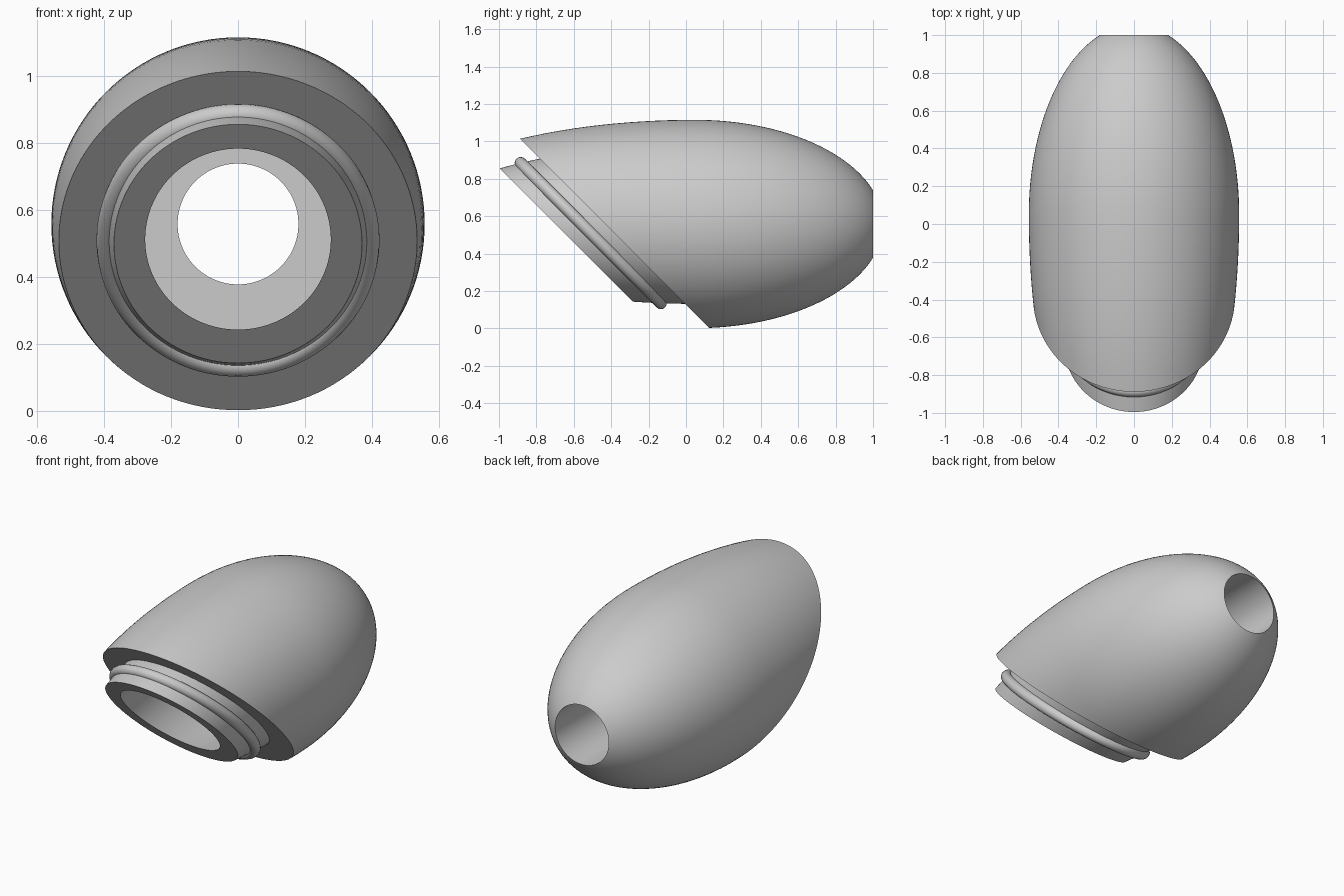
import bpy, bmesh, math
from mathutils import Vector

if "Cube" in bpy.data.objects:
    bpy.data.objects.remove(bpy.data.objects["Cube"], do_unlink=True)

SEG = 128          # sides around the axis
AXIS_Z = 0.558     # height of the long axis
MAX_R = 0.557
BELLY_Y = 0.05     # widest point
BODY_CUT, NECK_CUT, RING_CUT = 0.125, -0.14, 0.0   # slanted planes y + z = cut
NECK_IN, CAVITY_IN = 0.13, 0.222                   # inset from the body profile
STEP_Y = 0.2       # back wall of the front cavity

grey = bpy.data.materials.new("plain_grey")
grey.use_nodes = True
colour = (0.6, 0.6, 0.6, 1)
grey.diffuse_color = colour
grey.node_tree.nodes["Principled BSDF"].inputs["Base Color"].default_value = colour


def radius(y):
    """Egg profile: two half ellipses, longer towards the front."""
    length = 1.004 if y > BELLY_Y else 1.63
    return MAX_R * math.sqrt(max(0, 1 - ((y - BELLY_Y) / length) ** 2))


def angles():
    return [2 * math.pi * i / SEG for i in range(SEG)]


def point(y, r, a):
    return Vector((r * math.sin(a), y, AXIS_Z + r * math.cos(a)))


def slant_y(cut, inset, a):
    """Where the inset profile meets the slanted plane."""
    y = cut - AXIS_Z
    for _ in range(40):
        y = cut - AXIS_Z - (radius(y) - inset) * math.cos(a)
    return y


def skin(inset, start, end, steps):
    """Rings along the inset profile between two end functions of the angle."""
    rings = []
    for k in range(steps + 1):
        u = math.sin(math.pi / 2 * k / steps)
        ring = []
        for a in angles():
            y = start(a) + (end(a) - start(a)) * u
            ring.append(point(y, radius(y) - inset, a))
        rings.append(ring)
    return rings


def slant(cut, inset):
    return lambda a: slant_y(cut, inset, a)


def loft(name, rings):
    """Join closed rings into a closed smooth tube."""
    bm = bmesh.new()
    rows = [[bm.verts.new(p) for p in ring] for ring in rings]
    for k, row in enumerate(rows):
        nxt = rows[(k + 1) % len(rows)]
        n = len(row)
        for i in range(n):
            j = (i + 1) % n
            bm.faces.new((row[i], row[j], nxt[j], nxt[i]))
    bmesh.ops.recalc_face_normals(bm, faces=bm.faces)
    mesh = bpy.data.meshes.new(name)
    bm.to_mesh(mesh)
    bm.free()
    mesh.materials.append(grey)
    obj = bpy.data.objects.new(name, mesh)
    bpy.context.collection.objects.link(obj)
    bpy.ops.object.select_all(action='DESELECT')
    obj.select_set(True)
    bpy.context.view_layer.objects.active = obj
    bpy.ops.object.shade_smooth_by_angle(angle=math.radians(30))
    return obj


# Body: outer shell, back bore, stepped cavity, slanted rim and neck
outer = skin(0, slant(BODY_CUT, 0), lambda a: 1.0, 40)
bore = [[point(STEP_Y, radius(1.0), a) for a in angles()]]
cavity = skin(CAVITY_IN, lambda a: STEP_Y, slant(NECK_CUT, CAVITY_IN), 12)
neck = skin(NECK_IN, slant(NECK_CUT, NECK_IN), slant(BODY_CUT, NECK_IN), 8)
loft("body_with_neck", outer + bore + cavity + neck)

# Sealing ring: round bead following the neck on a slanted plane
BEAD = 0.032
normal = Vector((0, 1, 1)).normalized()
path = []
for a in angles():
    y = slant_y(RING_CUT, NECK_IN, a)
    path.append(point(y, radius(y) - NECK_IN, a))
beads = []
for i, p in enumerate(path):
    tangent = (path[(i + 1) % SEG] - path[i - 1]).normalized()
    side = tangent.cross(normal)
    beads.append([p + BEAD * (math.cos(t) * side + math.sin(t) * normal)
                  for t in (2 * math.pi * k / 16 for k in range(16))])
loft("seal_ring", beads)
